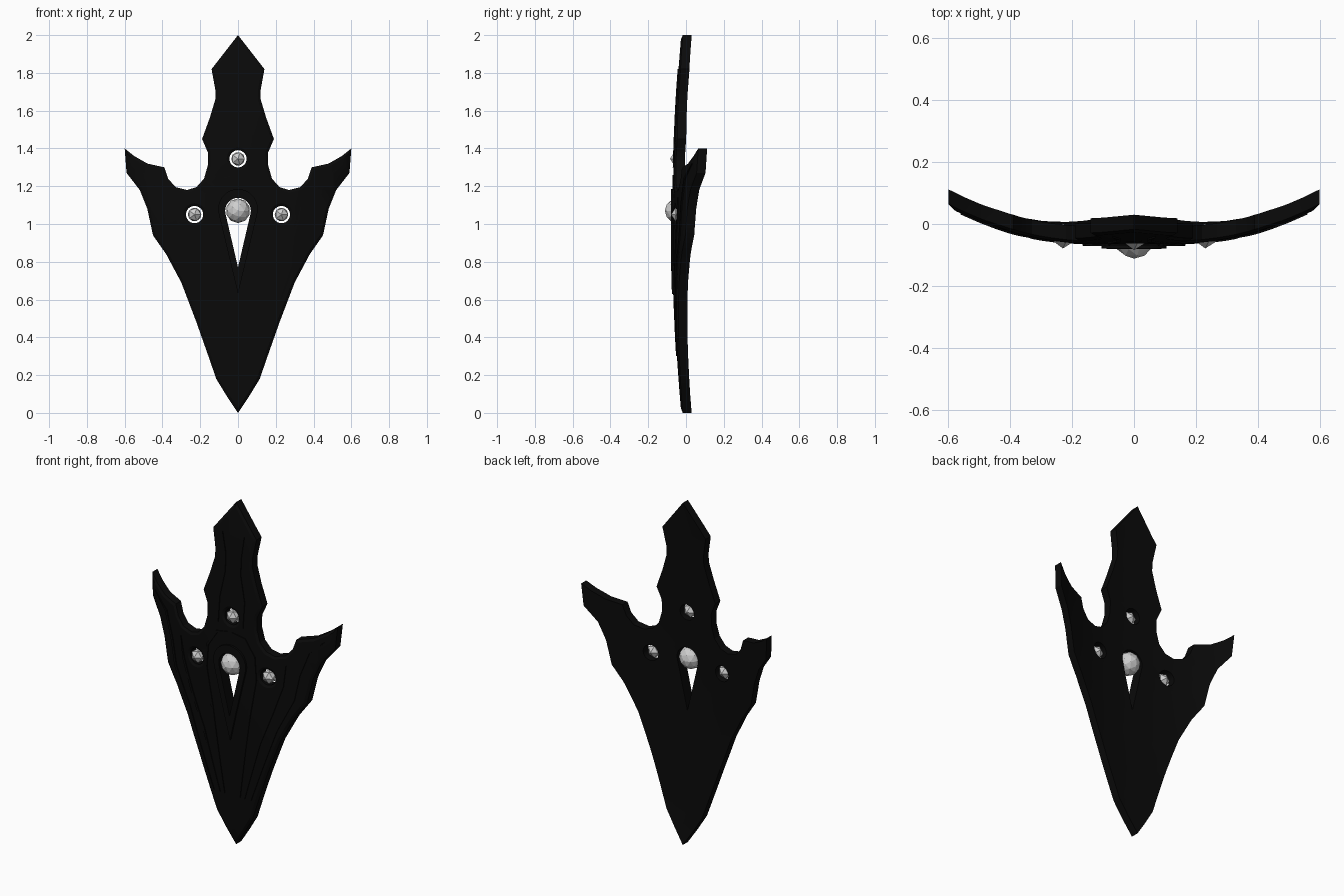
import bpy, bmesh
from math import sin, cos, acos, pi, radians
from mathutils import Matrix, Vector

if "Cube" in bpy.data.objects:
    bpy.data.objects.remove(bpy.data.objects["Cube"])


def material(name, value):
    m = bpy.data.materials.new(name)
    m.use_nodes = True
    m.diffuse_color = (value, value, value, 1)
    m.node_tree.nodes["Principled BSDF"].inputs["Base Color"].default_value = m.diffuse_color
    return m


BLACK = material("charcoal black", 0.003)
GREY = material("pale grey", 0.62)


def bend(x, z):
    """Backward sweep of the plate towards the wings and tips."""
    return 0.43 * abs(x) ** 2.5 + 0.045 * (z - 1) ** 2


def finish(name, bm, mat):
    mesh = bpy.data.meshes.new(name)
    bm.to_mesh(mesh)
    bm.free()
    mesh.materials.append(mat)
    obj = bpy.data.objects.new(name, mesh)
    bpy.context.collection.objects.link(obj)
    return obj


def plate(name, outline, holes, front, back, border=0, lift=0):
    """Curved slab from an x-z outline, with holes and an optional raised panel."""
    bm = bmesh.new()
    for loop in [outline] + holes:
        vs = [bm.verts.new((x, front, z)) for x, z in loop]
        for a, b in zip(vs, vs[1:] + vs[:1]):
            bm.edges.new((a, b))
    bmesh.ops.triangle_fill(bm, use_beauty=True, edges=bm.edges[:], normal=(0, -1, 0))
    out = bmesh.ops.extrude_face_region(bm, geom=bm.faces[:])["geom"]
    for v in out:
        if isinstance(v, bmesh.types.BMVert):
            v.co.y = back
    bmesh.ops.recalc_face_normals(bm, faces=bm.faces[:])
    if border:
        face = [f for f in bm.faces if f.normal.y < -0.9]
        bmesh.ops.inset_region(bm, faces=face, thickness=border, depth=lift,
                               use_boundary=True, use_even_offset=True)
    # Slice into strips so the slab can follow the curve
    cuts = [((i / 10, 0, 0), (1, 0, 0)) for i in range(-5, 6)]
    cuts += [((0, 0, i / 5), (0, 0, 1)) for i in range(1, 10)]
    for co, no in cuts:
        bmesh.ops.bisect_plane(bm, geom=bm.verts[:] + bm.edges[:] + bm.faces[:],
                               dist=1e-5, plane_co=co, plane_no=no)
    for v in bm.verts:
        v.co.y += bend(v.co.x, v.co.z)
    obj = finish(name, bm, BLACK)
    obj.data.shade_smooth()
    obj.data.set_sharp_from_angle(angle=radians(25))
    return obj


def circle(cx, cz, r, n=16):
    return [(cx + r * cos(2 * pi * i / n), cz + r * sin(2 * pi * i / n)) for i in range(n)]


def teardrop(cz, r, tip, n=16):
    a = acos(r / (cz - tip))
    arc = [-pi / 2 + a + (2 * pi - 2 * a) * i / n for i in range(n + 1)]
    return [(r * cos(t), cz + r * sin(t)) for t in arc] + [(0, tip)]


def ridge(name, pts, width):
    """Thin tapering carved line along a path, on both sides."""
    path = [Vector(p) for p in pts]
    left, right = [], []
    for i in range(1, len(path) - 1):
        d = (path[i + 1] - path[i - 1]).normalized() * width / 2
        left.append(path[i] + Vector((-d.y, d.x)))
        right.append(path[i] - Vector((-d.y, d.x)))
    loop = [path[0]] + left + [path[-1]] + right[::-1]
    for side, s in (("left", 1), ("right", -1)):
        plate(f"{name}_{side}", [(s * p.x, p.y) for p in loop], [], -0.075, -0.06)


def gem(name, x, z, y, r, detail):
    bm = bmesh.new()
    bmesh.ops.create_icosphere(bm, subdivisions=detail, radius=r,
                               matrix=Matrix.Translation((x, y, z)) @ Matrix.Rotation(pi / 2, 4, 'X'))
    finish(name, bm, GREY)


# Main winged blade
half = [(0.14, 1.82), (0.12, 1.71), (0.12, 1.66), (0.15, 1.56), (0.19, 1.45),
        (0.16, 1.38), (0.16, 1.31), (0.18, 1.24), (0.22, 1.195), (0.27, 1.18),
        (0.33, 1.195), (0.37, 1.24), (0.39, 1.30), (0.48, 1.32), (0.55, 1.36),
        (0.60, 1.40), (0.59, 1.27), (0.52, 1.18), (0.48, 1.08), (0.45, 0.94),
        (0.38, 0.84), (0.30, 0.69), (0.22, 0.48), (0.16, 0.31), (0.115, 0.18), (0.06, 0.09)]
outline = [(0, 2)] + half + [(0, 0)] + [(-x, z) for x, z in half[::-1]]
studs = {"left_gem": (0.23, 1.05), "right_gem": (-0.23, 1.05), "upper_gem": (0, 1.345)}
drop = teardrop(1.07, 0.068, 0.77)
plate("blade_plate", outline, [drop] + [circle(x, z, 0.046) for x, z in studs.values()],
      -0.062, -0.015, 0.014, 0.008)

# Raised rim around the central opening
plate("teardrop_rim", teardrop(1.08, 0.105, 0.63), [drop], -0.081, -0.06)

# Carved grain lines
ridge("blade_grain", [(0.07, 1.82), (0.05, 1.7), (0.05, 1.6), (0.08, 1.45), (0.08, 1.3)], 0.014)
ridge("arch_grain", [(0.01, 1.26), (0.09, 1.24), (0.15, 1.15), (0.16, 1.02), (0.12, 0.8), (0.05, 0.3)], 0.014)
ridge("wing_grain", [(0.56, 1.32), (0.46, 1.24), (0.41, 1.1), (0.38, 0.95), (0.28, 0.75), (0.12, 0.3)], 0.016)
ridge("inner_grain", [(0.34, 1.14), (0.32, 1.02), (0.26, 0.85), (0.18, 0.65), (0.08, 0.3)], 0.014)

# Faceted gems
gem("central_gem", 0, 1.07, -0.047, 0.065, 2)
for name, (x, z) in studs.items():
    gem(name, x, z, -0.05 + bend(x, z), 0.04, 1)
